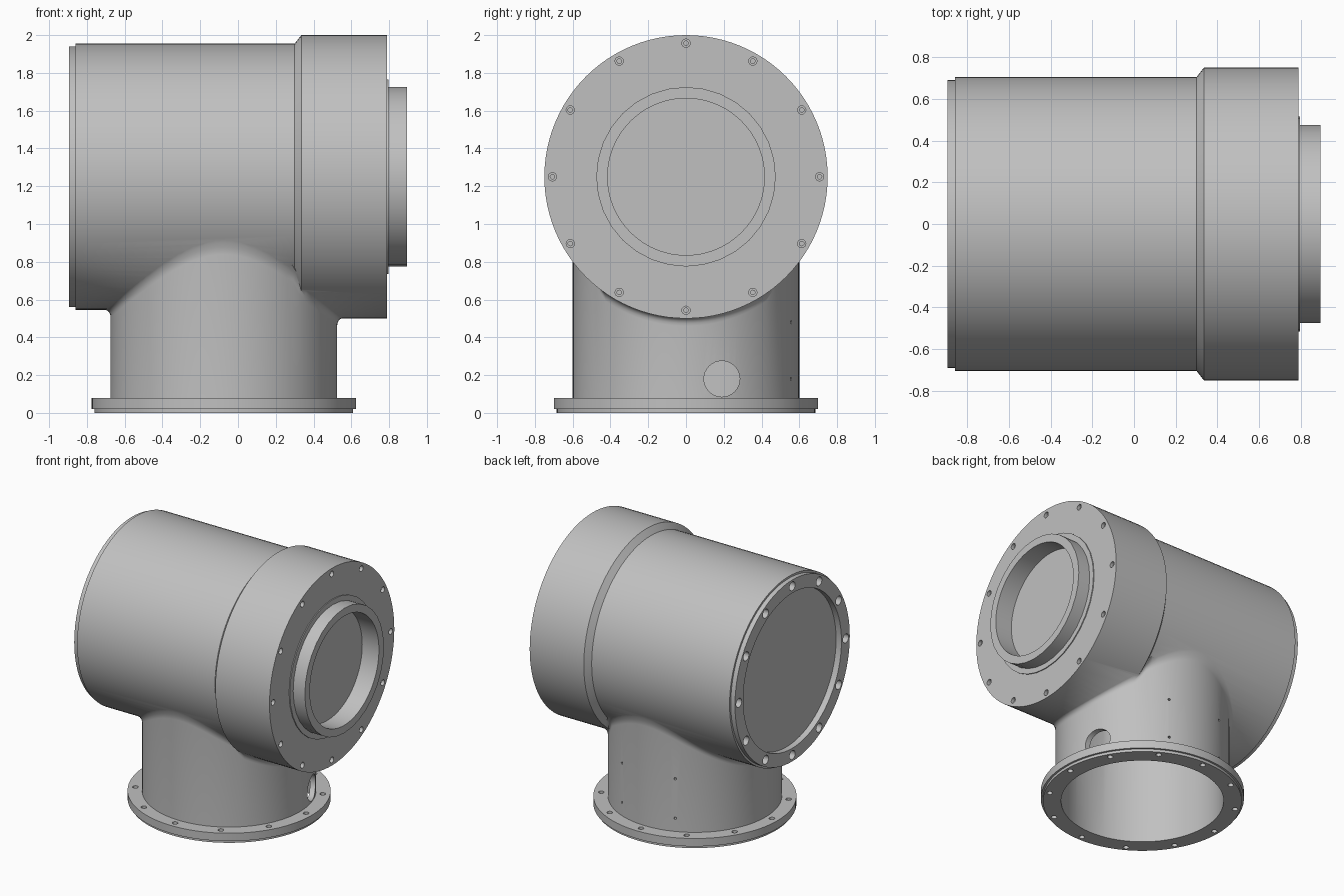
import bpy, bmesh
from math import sin, cos, pi, sqrt, radians
from mathutils import Vector

if "Cube" in bpy.data.objects:
    bpy.data.objects.remove(bpy.data.objects["Cube"], do_unlink=True)

AXIS_Z = 1.25          # height of the horizontal barrel axis
NECK_X = -0.075        # centre of the upright neck
NECK_R = 0.6
SEG = 96

grey = bpy.data.materials.new("cast_grey")
grey.use_nodes = True
grey.diffuse_color = (0.53, 0.53, 0.53, 1)
grey.node_tree.nodes["Principled BSDF"].inputs["Base Color"].default_value = (0.53, 0.53, 0.53, 1)


def skin(name, rings):
    """Closed solid through a list of point rings, capped at both ends."""
    bm = bmesh.new()
    loops = [[bm.verts.new(p) for p in ring] for ring in rings]
    for a, b in zip(loops, loops[1:]):
        for i in range(len(a)):
            j = (i + 1) % len(a)
            bm.faces.new((a[i], a[j], b[j], b[i]))
    bm.faces.new(loops[0])
    bm.faces.new(loops[-1])
    bmesh.ops.recalc_face_normals(bm, faces=bm.faces)
    mesh = bpy.data.meshes.new(name)
    bm.to_mesh(mesh)
    bm.free()
    mesh.materials.append(grey)
    obj = bpy.data.objects.new(name, mesh)
    bpy.context.collection.objects.link(obj)
    return obj


def lathe(name, profile, origin, axis, seg=SEG):
    """Turn (distance along axis, radius) pairs around an axis through origin."""
    axis = Vector(axis).normalized()
    u = Vector((0, 1, 0)) if abs(axis.x) > 0.9 else Vector((0, 0, 1)).cross(axis)
    if u.length < 0.1:
        u = Vector((1, 0, 0))
    u.normalize()
    v = axis.cross(u)
    turn = [2 * pi * i / seg for i in range(seg)]
    return skin(name, [[Vector(origin) + axis * d + (u * cos(t) + v * sin(t)) * r
                        for t in turn] for d, r in profile])


def combine(target, tools, operation):
    """Apply booleans to the target and delete the tools."""
    for tool in tools:
        tool.hide_render = True
        mod = target.modifiers.new("combine", "BOOLEAN")
        mod.operation, mod.solver, mod.object = operation, "EXACT", tool
        bpy.context.view_layer.update()
        graph = bpy.context.evaluated_depsgraph_get()
        mesh = bpy.data.meshes.new_from_object(target.evaluated_get(graph))
        target.modifiers.clear()
        target.data = mesh
        bpy.data.objects.remove(tool, do_unlink=True)


def barrel_underside(x, y):
    step = min(max((x - 0.30) / 0.035, 0), 1)
    return AXIS_Z - sqrt((0.705 + 0.045 * step) ** 2 - y * y)


def neck_rings(fillet=0.04, steps=5):
    """Upright tube whose top flares into the barrel."""
    turn = [2 * pi * i / SEG for i in range(SEG)]

    def ring(height, radius):
        return [(NECK_X + radius * cos(t), radius * sin(t), height) for t in turn]

    rings = [ring(0.05, NECK_R)]
    for k in range(steps + 1):
        s = k / steps
        points = []
        for t in turn:
            c, n = cos(t), sin(t)
            outer = NECK_R + fillet
            corner = barrel_underside(NECK_X + NECK_R * c, NECK_R * n)
            end = barrel_underside(NECK_X + outer * c, outer * n) + 0.004
            r = NECK_R + fillet * s * s
            z = (1 - s) ** 2 * (corner - fillet) + 2 * s * (1 - s) * corner + s * s * end
            points.append((NECK_X + r * c, r * n, z))
        rings.append(points)
    rings.append(ring(1.2, 0.45))
    return rings


# Barrel with rear lip and wider front head
housing = lathe("housing", [(-0.895, 0.69), (-0.86, 0.69), (-0.86, 0.705), (0.30, 0.705),
                            (0.335, 0.75), (0.79, 0.75)], (0, 0, AXIS_Z), (1, 0, 0))

# Neck, base flange and front collar joined on
neck = skin("neck", neck_rings())
flange = lathe("flange", [(0, 0.685), (0.02, 0.685), (0.02, 0.7), (0.08, 0.7)],
               (NECK_X, 0, 0), (0, 0, 1))
collar = lathe("collar", [(0.76, 0.515), (0.797, 0.515), (0.797, 0.475), (0.895, 0.475)],
               (0, 0, AXIS_Z), (1, 0, 0), 32)
combine(housing, [neck, flange, collar], "UNION")

# Inner cavity, end recesses and cable opening
cuts = [
    lathe("barrel_bore", [(-0.80, 0.62), (0.70, 0.62)], (0, 0, AXIS_Z), (1, 0, 0)),
    lathe("neck_bore", [(-0.1, 0.56), (1.2, 0.56)], (NECK_X, 0, 0), (0, 0, 1)),
    lathe("front_recess", [(0.755, 0.415), (1, 0.415)], (0, 0, AXIS_Z), (1, 0, 0)),
    lathe("rear_recess", [(-1, 0.59), (-0.85, 0.59)], (0, 0, AXIS_Z), (1, 0, 0)),
    lathe("cable_opening", [(0.2, 0.095), (0.8, 0.095)], (0, 0.19, 0.18), (1, 0, 0), 32),
]

# Twelve bolt holes on each end and on the flange
for i in range(12):
    c, s = cos(i * pi / 6), sin(i * pi / 6)
    cuts.append(lathe("head_hole", [(0.74, 0.012), (0.765, 0.012), (0.765, 0.022), (0.85, 0.022)],
                      (0, 0.707 * c, AXIS_Z + 0.707 * s), (1, 0, 0), 16))
    cuts.append(lathe("rear_hole", [(-0.95, 0.034), (-0.84, 0.034)],
                      (0, 0.642 * c, AXIS_Z + 0.642 * s), (1, 0, 0), 16))
    cuts.append(lathe("flange_hole", [(-0.05, 0.02), (0.15, 0.02)],
                      (NECK_X + 0.648 * c, 0.648 * s, 0), (0, 0, 1), 16))

# Small screw holes at the back of the neck
for angle in (68, 112):
    for z in (0.18, 0.48):
        a = radians(angle)
        cuts.append(lathe("neck_hole", [(0.5, 0.009), (0.7, 0.009)],
                          (NECK_X, 0, z), (cos(a), sin(a), 0), 12))
combine(housing, cuts, "DIFFERENCE")

# Smooth curved walls, crisp machined edges
bpy.ops.object.select_all(action="DESELECT")
housing.select_set(True)
bpy.context.view_layer.objects.active = housing
bpy.ops.object.shade_smooth_by_angle(angle=radians(30))
